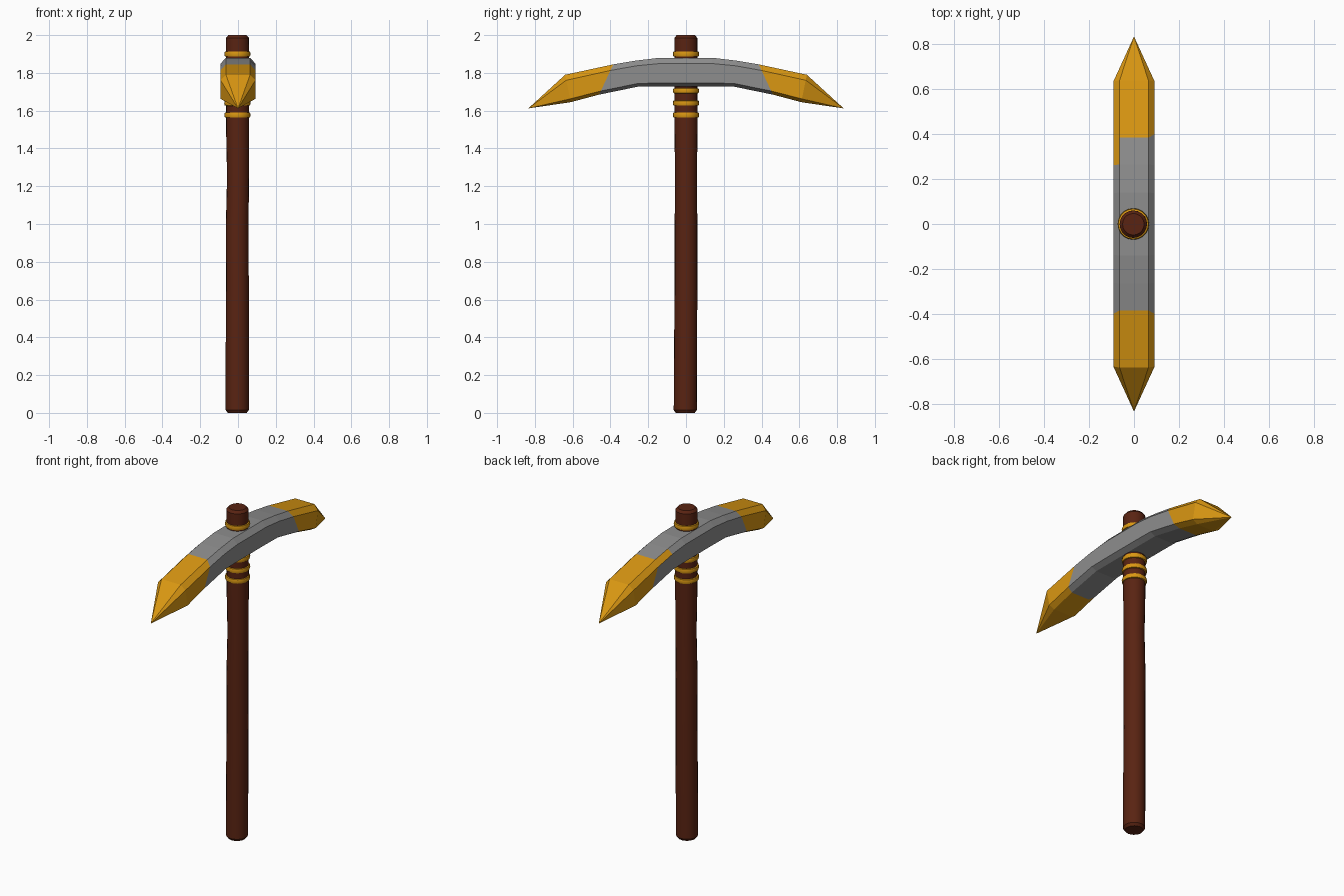
import bpy, bmesh, math

if "Cube" in bpy.data.objects:
    bpy.data.objects.remove(bpy.data.objects["Cube"], do_unlink=True)


def material(name, rgb):
    m = bpy.data.materials.new(name)
    m.use_nodes = True
    m.diffuse_color = (*rgb, 1)
    m.node_tree.nodes["Principled BSDF"].inputs["Base Color"].default_value = (*rgb, 1)
    return m


wood = material("dark wood", (0.1, 0.017, 0.006))
steel = material("grey steel", (0.27, 0.27, 0.27))
gold = material("gold", (0.7, 0.31, 0.006))


def finish(bm, name, mats):
    bmesh.ops.recalc_face_normals(bm, faces=bm.faces)
    mesh = bpy.data.meshes.new(name)
    bm.to_mesh(mesh)
    bm.free()
    for m in mats:
        mesh.materials.append(m)
    ob = bpy.data.objects.new(name, mesh)
    bpy.context.collection.objects.link(ob)
    return ob


def smooth(ob):
    bpy.ops.object.select_all(action="DESELECT")
    ob.select_set(True)
    bpy.context.view_layer.objects.active = ob
    bpy.ops.object.shade_smooth_by_angle(angle=math.radians(35))


def turned(name, profile, mat, sides=20):
    """Loft round sections given as (radius, z, x offset, y offset)."""
    bm = bmesh.new()
    rings = []
    for r, z, ox, oy in profile:
        rings.append([bm.verts.new((ox + r * math.cos(math.tau * i / sides),
                                    oy + r * math.sin(math.tau * i / sides), z))
                      for i in range(sides)])
    for a, b in zip(rings, rings[1:]):
        for i in range(sides):
            j = (i + 1) % sides
            bm.faces.new((a[i], a[j], b[j], b[i]))
    bm.faces.new(rings[0])
    bm.faces.new(rings[-1])
    smooth(finish(bm, name, [mat]))


# Slightly crooked wooden shaft with bevelled ends
turned("handle", [(0.05, 0, -0.004, -0.004), (0.061, 0.015, -0.004, -0.004),
                  (0.061, 0.35, -0.004, -0.002), (0.06, 0.7, -0.003, 0),
                  (0.06, 1.0, -0.004, 0), (0.058, 1.25, 0, 0),
                  (0.061, 1.5, -0.002, 0), (0.061, 1.985, -0.003, -0.001),
                  (0.048, 2.0, -0.003, -0.001)], wood)

# Gold bands around the shaft
for n, z in enumerate((1.9, 1.705, 1.64, 1.577)):
    turned(f"band_{n + 1}", [(0.058, z - 0.015, -0.003, 0), (0.067, z - 0.012, -0.003, 0),
                             (0.07, z, -0.003, 0), (0.067, z + 0.012, -0.003, 0),
                             (0.058, z + 0.015, -0.003, 0)], gold)

# Curved head: stations as (top y, top z, bottom y, bottom z), mirrored front to back
half = [(0.14, 1.88, 0.13, 1.728), (0.265, 1.865, 0.25, 1.728),
        (0.385, 1.845, 0.46, 1.685), (0.64, 1.79, 0.61, 1.645)]
stations = [(-a, b, -c, d) for a, b, c, d in reversed(half)] + half
bm = bmesh.new()
rings = []
for ty, tz, by, bz in stations:
    ring = []
    for x, t in ((-0.064, 0), (0.064, 0), (0.092, 0.2), (0.092, 0.88),
                 (0.06, 1), (-0.06, 1), (-0.092, 0.88), (-0.092, 0.2)):
        ring.append(bm.verts.new((x, ty + (by - ty) * t, tz + (bz - tz) * t)))
    rings.append(ring)
last = len(rings) - 2
for k, (a, b) in enumerate(zip(rings, rings[1:])):
    for i in range(8):
        j = (i + 1) % 8
        f = bm.faces.new((a[i], a[j], b[j], b[i]))
        # Outer segments are gold, as is one bevel beside the rear tip
        f.material_index = int(k in (0, last) or (k == last - 1 and i == 7))
for side, ring in ((-1, rings[0]), (1, rings[-1])):
    tip = bm.verts.new((0, side * 0.835, 1.612))
    for i in range(8):
        bm.faces.new((ring[i], ring[(i + 1) % 8], tip)).material_index = 1
finish(bm, "pick_head", [steel, gold])
